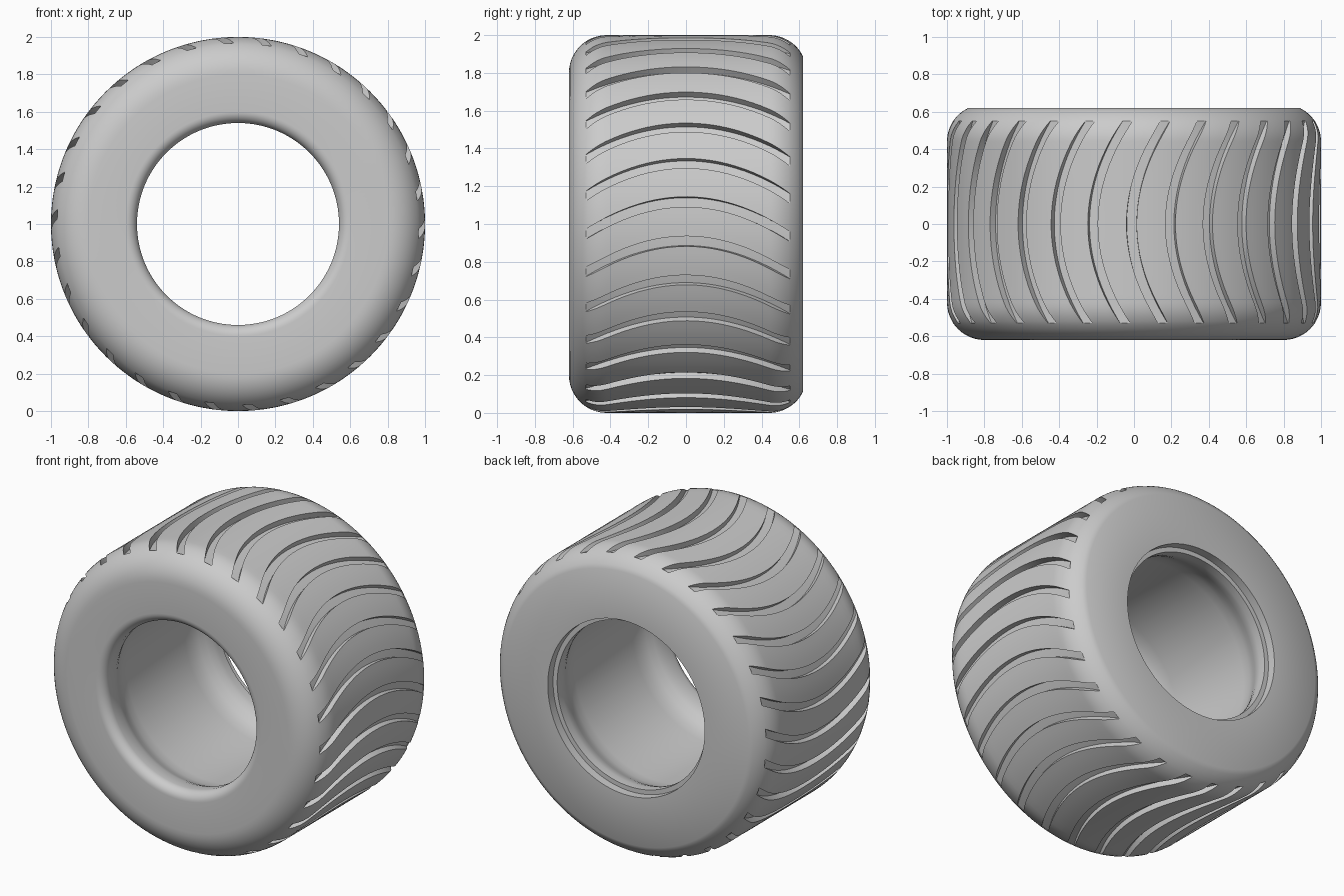
import bpy, bmesh
from math import sin, cos, pi, radians, sqrt

cube = bpy.data.objects.get("Cube")
if cube:
    bpy.data.objects.remove(cube, do_unlink=True)

GROOVES = 30
HALF = 0.62             # half width of the tyre
START, END = -0.53, 0.55  # groove extent across the tread
FLOOR = 0.962           # groove floor radius
PITCH = 2 * pi / GROOVES
WIDTH = radians(3.1)
COLUMNS = [0, WIDTH / 2, WIDTH] + [WIDTH + (PITCH - WIDTH) * i / 4 for i in (1, 2, 3)]


def arc(cy, cr, radius, a0, a1, steps):
    """Arc in the (y, radius) plane, angles in degrees from +y."""
    angles = [radians(a0 + (a1 - a0) * i / steps) for i in range(steps + 1)]
    return [(cy + radius * cos(a), cr + radius * sin(a)) for a in angles]


def shoulder(y, centre):
    return (y, 0.8 + sqrt(0.04 - (y - centre) ** 2))


# Tread, with rounded front shoulder and cut-off back shoulder
outer = arc(-0.42, 0.8, 0.2, 180, 90, 12)
outer += [(-0.42 + 0.86 * i / 20, 1.0) for i in range(1, 20)]
outer += [shoulder(0.44 + 0.18 * i / 12, 0.44) for i in range(13)]
outer += [shoulder(START, -0.42), shoulder(END, 0.44)]
outer.sort(key=lambda p: (round(p[0], 4), p[1]))

# Back rim seat, hollow inside, rounded front lip
inner = [(HALF, 0.57), (0.565, 0.57), (0.565, 0.54), (0.52, 0.54)]
inner += [(0.49, 0.545), (0.45, 0.56), (0.41, 0.58), (0.36, 0.595), (0.3, 0.6)]
inner += [(-0.3, 0.6), (-0.36, 0.595), (-0.41, 0.58), (-0.45, 0.56), (-0.49, 0.545)]
inner += arc(-0.56, 0.6, 0.06, 270, 180, 8)
profile = outer + inner


def sweep(y):
    """Curved sideways shift of the tread pattern."""
    y = min(max(y, START), END)
    return -0.18 * (y / 0.54) ** 2


# Revolve the profile, following the curve of the grooves
bm = bmesh.new()
angles = [(k * PITCH + radians(5.2) + c) for k in range(GROOVES) for c in COLUMNS]
rings = []
for i, (y, r) in enumerate(profile):
    s = sweep(y) if i < len(outer) else sweep(END)
    rings.append([bm.verts.new((r * cos(a + s), y, r * sin(a + s) + 1)) for a in angles])

groove_faces = []
for i, ring in enumerate(rings):
    after = rings[(i + 1) % len(rings)]
    for j in range(len(angles)):
        n = (j + 1) % len(angles)
        face = bm.faces.new((ring[j], ring[n], after[n], after[j]))
        mid = (profile[i][0] + profile[(i + 1) % len(rings)][0]) / 2
        if i < len(outer) - 1 and START < mid < END and j % len(COLUMNS) < 2:
            groove_faces.append(face)
bmesh.ops.recalc_face_normals(bm, faces=bm.faces)

# Sink the grooves
result = bmesh.ops.extrude_face_region(bm, geom=groove_faces)["geom"]
for v in (g for g in result if isinstance(g, bmesh.types.BMVert)):
    r = sqrt(v.co.x ** 2 + (v.co.z - 1) ** 2)
    v.co.x *= FLOOR / r
    v.co.z = 1 + (v.co.z - 1) * FLOOR / r
leftover = [f for f in groove_faces if f.is_valid and f not in result]
bmesh.ops.delete(bm, geom=leftover, context="FACES")
bmesh.ops.recalc_face_normals(bm, faces=bm.faces)

mesh = bpy.data.meshes.new("tyre")
bm.to_mesh(mesh)
bm.free()
tyre = bpy.data.objects.new("tyre", mesh)
bpy.context.collection.objects.link(tyre)

# Plain grey rubber
rubber = bpy.data.materials.new("grey rubber")
rubber.use_nodes = True
grey = (0.6, 0.6, 0.6, 1)
rubber.diffuse_color = grey
rubber.node_tree.nodes["Principled BSDF"].inputs["Base Color"].default_value = grey
mesh.materials.append(rubber)

bpy.ops.object.select_all(action="DESELECT")
tyre.select_set(True)
bpy.context.view_layer.objects.active = tyre
bpy.ops.object.shade_smooth_by_angle(angle=radians(35))
